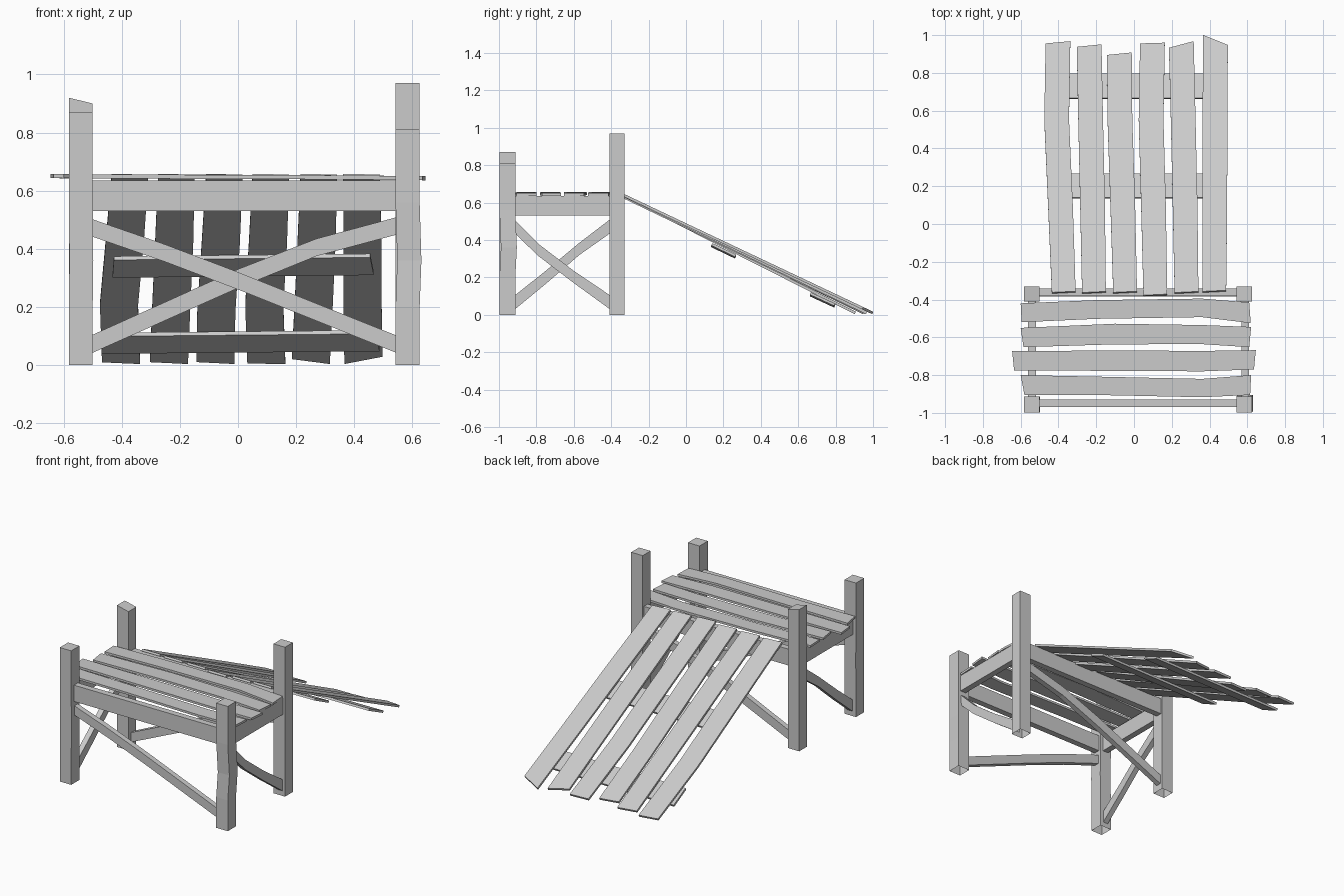
import bpy, bmesh
from mathutils import Vector


def bar(name, stations, thick, open_start=False):
    """Rectangular beam: stations are pairs of edge points, thickened along a vector."""
    bm = bmesh.new()
    h = Vector(thick) / 2
    rings = []
    for a, b in stations:
        a, b = Vector(a), Vector(b)
        rings.append([bm.verts.new(p) for p in (a - h, b - h, b + h, a + h)])
    for r, s in zip(rings, rings[1:]):
        for i in range(4):
            j = (i + 1) % 4
            bm.faces.new((r[i], r[j], s[j], s[i]))
    bottom = bm.faces.new(rings[0])
    bm.faces.new(rings[-1])
    bmesh.ops.recalc_face_normals(bm, faces=bm.faces)
    if open_start:
        bmesh.ops.delete(bm, geom=[bottom], context='FACES_ONLY')
    me = bpy.data.meshes.new(name)
    bm.to_mesh(me)
    bm.free()
    ob = bpy.data.objects.new(name, me)
    bpy.context.collection.objects.link(ob)
    return ob


# Corner posts: x range, centre y, depth, top heights left/right, mid bend
posts = {
    "front_left_post": (-0.582, -0.5, -0.955, 0.085, 0.87, 0.87, 0.002, 0.0),
    "front_right_post": (0.542, 0.625, -0.955, 0.085, 0.81, 0.81, 0.006, 0.008),
    "back_left_post": (-0.582, -0.5, -0.37, 0.08, 0.92, 0.90, 0.0, 0.0),
    "back_right_post": (0.542, 0.625, -0.37, 0.08, 0.97, 0.97, 0.0, 0.0),
}
for name, (x0, x1, y, d, zl, zr, bx, by) in posts.items():
    st = [((x0, y, 0), (x1, y, 0)),
          ((x0, y, 0.2), (x1, y, 0.2)),
          ((x0 + bx, y + by, 0.36), (x1 + bx, y + by, 0.36)),
          ((x0, y, 0.56), (x1, y, 0.56)),
          ((x0, y, zl), (x1, y, zr))]
    bar(name, st, (0, d, 0), open_start=True)

# Frame rails
Z0, Z1 = 0.53, 0.636
for name, y in (("front_rail", -0.948), ("back_rail", -0.362)):
    bar(name, [((x, y, Z0), (x, y, Z1)) for x in (-0.51, 0.55)], (0, 0.04, 0))
for name, x in (("left_rail", -0.54), ("right_rail", 0.59)):
    bar(name, [((x, y, Z0), (x, y, Z1)) for y in (-0.92, -0.4)], (0.04, 0, 0))

# Diagonal braces, gently bowed: (position along span, lower edge, upper edge)
front = [(-0.51, 0.445, 0.505), (-0.25, 0.355, 0.415), (0.0, 0.26, 0.32), (0.55, 0.04, 0.1)]
back = [(-0.51, 0.038, 0.1), (0.0, 0.265, 0.33), (0.27, 0.375, 0.435), (0.55, 0.45, 0.51)]
bar("front_brace", [((x, -0.948, a), (x, -0.948, b)) for x, a, b in front], (0, 0.035, 0))
bar("back_brace", [((x, -0.365, a), (x, -0.365, b)) for x, a, b in back], (0, 0.035, 0))
right = [(-0.92, 0.44, 0.51), (-0.79, 0.315, 0.38), (-0.6, 0.17, 0.235), (-0.4, 0.025, 0.1)]
left = [(-0.92, 0.025, 0.1), (-0.75, 0.165, 0.235), (-0.57, 0.32, 0.385), (-0.4, 0.44, 0.515)]
bar("right_brace", [((0.59, y, a), (0.59, y, b)) for y, a, b in right], (0.035, 0, 0))
bar("left_brace", [((-0.54, y, a), (-0.54, y, b)) for y, a, b in left], (0.035, 0, 0))

# Deck boards: (x near edge, x far edge, near y, far y) at left, middle, right
decks = [
    [(-0.595, -0.6, -0.52, -0.42), (-0.2, -0.2, -0.502, -0.403), (0.36, 0.36, -0.493, -0.395), (0.618, 0.61, -0.525, -0.415)],
    [(-0.585, -0.6, -0.652, -0.55), (-0.1, -0.1, -0.637, -0.528), (0.36, 0.36, -0.636, -0.535), (0.61, 0.62, -0.652, -0.545)],
    [(-0.635, -0.645, -0.775, -0.672), (0.0, 0.0, -0.778, -0.67), (0.36, 0.36, -0.78, -0.672), (0.635, 0.645, -0.77, -0.668)],
    [(-0.58, -0.6, -0.905, -0.8), (-0.2, -0.2, -0.905, -0.808), (0.36, 0.36, -0.917, -0.82), (0.615, 0.62, -0.905, -0.8)],
]
for i, rows in enumerate(decks):
    zs = (0.65, 0.648, 0.646, 0.643)
    bar(f"deck_board_{i + 1}", [((xa, ya, z), (xb, yb, z)) for (xa, xb, ya, yb), z in zip(rows, zs)],
        (0, 0, 0.014))

# Ramp planks: left edge x at top / middle / foot, foot y of left and right edges, top y
planks = [
    (-0.435, -0.475, -0.468, 0.953, 0.965, -0.365),
    (-0.275, -0.295, -0.303, 0.935, 0.948, -0.366),
    (-0.11, -0.14, -0.143, 0.892, 0.905, -0.365),
    (0.05, 0.025, 0.032, 0.953, 0.957, -0.38),
    (0.215, 0.195, 0.185, 0.93, 0.965, -0.366),
    (0.362, 0.363, 0.366, 0.998, 0.945, -0.36),
]
SLOPE = Vector((0, 0.43, 0.9))
W = 0.131
for i, (xt, xm, xf, fl, fr, yt) in enumerate(planks):
    foot, top_z = max(fl, fr), 0.652

    def at(x, y):
        return (x, y, 0.01 + (top_z - 0.01) * (foot - y) / (foot - yt))
    st = [(at(xt, yt), at(xt + W - 0.005, yt + 0.006)),
          (at((xt + xm) / 2, 0.1), at((xt + xm) / 2 + W, 0.1)),
          (at(xm, 0.55), at(xm + W, 0.55)),
          (at(xf, fl), at(xf + W, fr))]
    bar(f"ramp_plank_{i + 1}", st, SLOPE * 0.014)

# Cleats under the ramp
for name, xl, xr, ya, za, yb, zb in (("upper_cleat", -0.432, 0.467, 0.138, 0.373, 0.265, 0.312),
                                     ("lower_cleat", -0.47, 0.487, 0.665, 0.11, 0.795, 0.05)):
    bar(name, [((xl + 0.005, ya, za - 0.005), (xl, yb, zb - 0.005)),
               ((xr - 0.012, ya, za + 0.004), (xr, yb, zb + 0.004))], SLOPE * 0.014)
